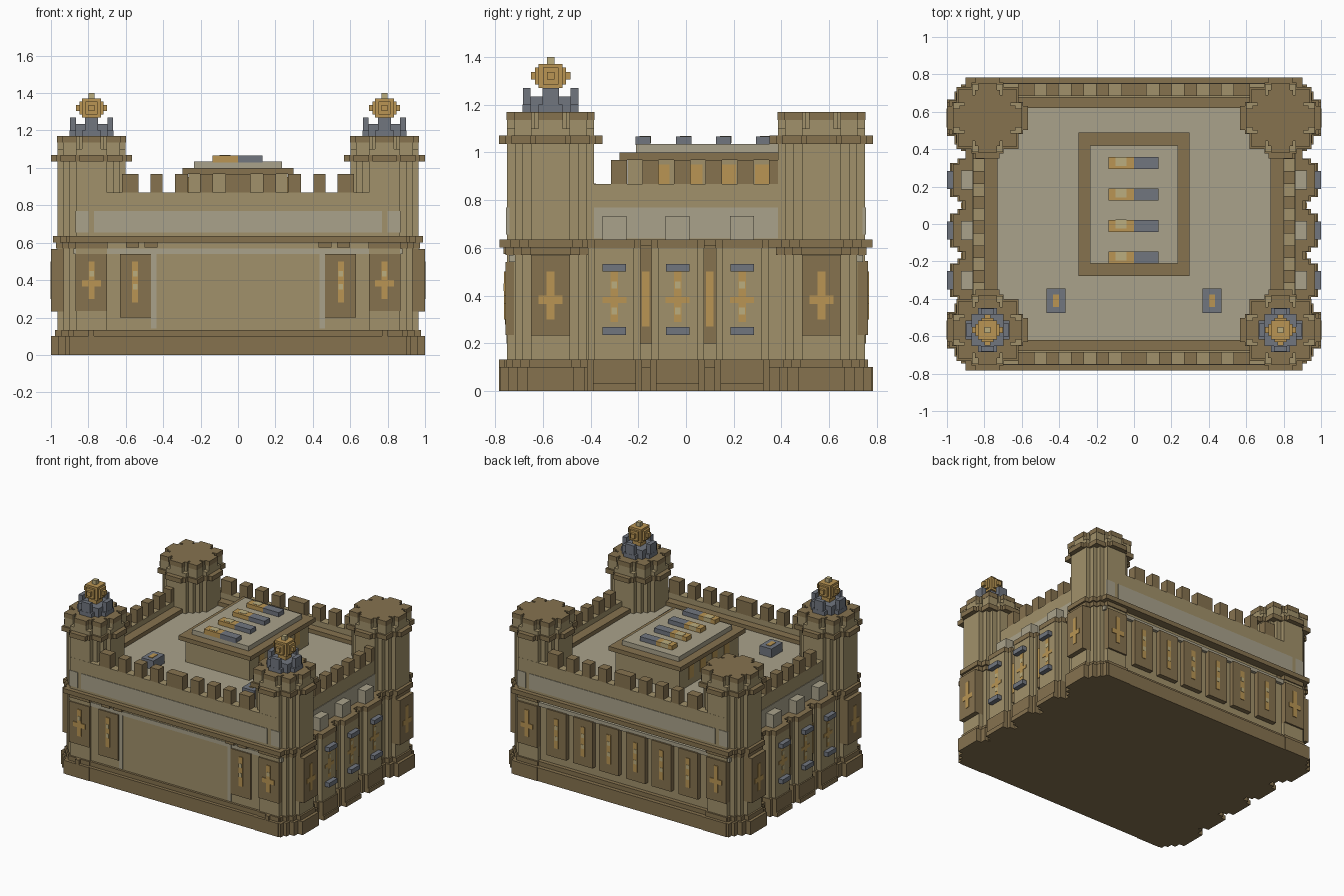
import bpy, bmesh
from itertools import product

if "Cube" in bpy.data.objects:
    bpy.data.objects.remove(bpy.data.objects["Cube"])

def mat(name, r, g, b):
    m = bpy.data.materials.new(name)
    m.diffuse_color = tuple((c / 255) ** 2.2 for c in (r, g, b)) + (1,)
    m.use_nodes = True
    m.node_tree.nodes["Principled BSDF"].inputs["Base Color"].default_value = m.diffuse_color
    return m

TAN = mat("sandstone", 160, 144, 106)
DARK = mat("dark_stone", 133, 114, 80)
PALE = mat("pale_stone", 168, 161, 138)
GREY = mat("slate", 112, 117, 126)
GOLD = mat("gold", 184, 148, 84)
LIGHT = mat("lit_glass", 186, 172, 126)

def add(name, m, boxes, mx=False, my=False):
    """One object from boxes (x0,x1,y0,y1,z0,z1), optionally mirrored in x and y."""
    bm = bmesh.new()
    for sx, sy in product((1, -1) if mx else (1,), (1, -1) if my else (1,)):
        for x0, x1, y0, y1, z0, z1 in boxes:
            r = bmesh.ops.create_cube(bm, size=1)
            for v in r["verts"]:
                c = v.co
                c.x = sx * ((x0 + x1) / 2 + c.x * (x1 - x0))
                c.y = sy * ((y0 + y1) / 2 + c.y * (y1 - y0))
                c.z = (z0 + z1) / 2 + c.z * (z1 - z0)
    bmesh.ops.recalc_face_normals(bm, faces=bm.faces)
    me = bpy.data.meshes.new(name)
    bm.to_mesh(me)
    bm.free()
    me.materials.append(m)
    ob = bpy.data.objects.new(name, me)
    bpy.context.collection.objects.link(ob)
    return ob

def cb(x, y, hx, hy, z0, z1):
    return (x - hx, x + hx, y - hy, y + hy, z0, z1)

TX, TY = 0.783, 0.567

def vox(r, z0, z1, x=TX, y=TY):
    """Stepped, blocky round."""
    return [cb(x, y, r * a, r * b, z0, z1)
            for a, b in ((1, .45), (.82, .65), (.65, .82), (.45, 1))]

def fingers(r0, w, d0, d1, z0, z1):
    """Four axis blocks and four diagonal blocks around a tower."""
    f = [cb(TX, TY, r0, w, z0, z1), cb(TX, TY, w, r0, z0, z1)]
    for sx, sy in product((1, -1), repeat=2):
        m = (d0 + d1) / 2
        f.append(cb(TX + sx * m, TY + sy * m, (d1 - d0) / 2, (d1 - d0) / 2, z0, z1))
    return f

# Main body
add("plinth", DARK, [(-.9, .9, -.78, .78, 0, .10), (-.88, .88, -.755, .75, .10, .133)])
add("lower_walls", TAN, [(-.86, .86, -.738, .72, .13, .605)])
add("upper_walls", TAN, [(-.86, .86, -.75, .75, .63, .79)])
add("cornice", DARK, [(-.9, .9, -.782, .782, .602, .636)])
add("roof", PALE, [(-.74, .74, -.63, .63, .78, .80)])
add("roof_ledge", DARK, [(.73, .80, -.68, .68, .78, .83), (-.8, -.73, -.68, .68, .78, .83),
                         (-.8, .8, -.68, -.62, .78, .83), (-.8, .8, .62, .68, .78, .83)])
add("parapet_ends", TAN, [(-.86, .86, .685, .75, .78, .868)], my=True)
add("parapet_sides", TAN, [(.80, .86, -.75, .75, .78, .868)], mx=True)

# Merlons between the gaps
gaps = (.10, .235, .37, .50)
edges = [0] + [e for g in gaps for e in (g - .033, g + .033)] + [.62]
add("merlons_ends", DARK, [(edges[i], edges[i + 1], .685, .75, .868, .968)
                           for i in range(0, 10, 2)], mx=True, my=True)
add("merlons_sides", DARK, [cb(.83, -.281 + .1325 * i, .03, .034, .868, .968)
                            for i in range(6)], mx=True)

# Pale bands
add("band_ends", PALE, [(-.77, .77, .74, .754, .655, .77), (-.87, -.80, .74, .754, .655, .77),
                        (.80, .87, .74, .754, .655, .77), (-.88, .88, .71, .742, .54, .57)], my=True)
add("band_sides", PALE, [(.85, .864, -.41, .41, .64, .77)], mx=True)

# Corner towers
add("tower_base", DARK, vox(.217, 0, .10) + vox(.195, .10, .133), True, True)
add("tower_shaft", TAN, vox(.182, .13, 1.10), True, True)
add("tower_collar", DARK, vox(.205, .602, .636) + vox(.19, .57, .602), True, True)
add("tower_corbel", DARK, vox(.19, 1.035, 1.07) + fingers(.217, .065, .08, .165, 1.035, 1.07), True, True)
add("tower_cap", TAN, vox(.15, 1.07, 1.165) + fingers(.182, .05, .08, .152, 1.07, 1.165), True, True)
add("tower_cap_top", DARK, vox(.15, 1.135, 1.17) + fingers(.184, .051, .08, .154, 1.135, 1.17), True, True)
add("tower_side_panel", DARK, [(.93, 1.0, TY - .082, TY + .082, .233, .567)], True, True)
add("tower_side_cross", GOLD, [cb(.99, TY, .013, .017, .30, .50),
                               cb(.99, TY, .013, .05, .365, .40)], True, True)

# Crowns and finials on the two front towers
crown = [cb(TX, TY, .117, .05, 1.17, 1.20), cb(TX, TY, .05, .117, 1.17, 1.20),
         cb(TX, TY, .085, .085, 1.17, 1.235)]
for s in (1, -1):
    crown += [cb(TX + s * .1, TY, .016, .035, 1.17, 1.27), cb(TX, TY + s * .1, .035, .016, 1.17, 1.27)]
flip = lambda bs: [(a, b, -d, -c, e, f) for a, b, c, d, e, f in bs]
add("crown", GREY, flip(crown), mx=True)
add("finial", GOLD, flip([cb(TX, TY, .05, .05, 1.27, 1.37), cb(TX, TY, .065, .033, 1.285, 1.355),
                          cb(TX, TY, .033, .065, 1.285, 1.355), cb(TX, TY, .083, .016, 1.305, 1.337),
                          cb(TX, TY, .016, .083, 1.305, 1.337), cb(TX, TY, .033, .033, 1.235, 1.27)]), mx=True)
add("finial_tip", LIGHT, flip([cb(TX, TY, .016, .016, 1.36, 1.40)]), mx=True)

# Front face: panels, door surround and brackets
add("front_panels", DARK, [(.70, .87, -.757, -.72, .235, .54), (.465, .63, -.752, -.72, .2, .54)], mx=True)
add("front_crosses", GOLD, [cb(TX, -.755, .016, .008, .30, .50), cb(TX, -.755, .05, .008, .365, .40),
                            cb(.55, -.75, .016, .008, .28, .50)], mx=True)
add("front_glints", LIGHT, [cb(TX, -.757, .012, .008, .42, .45), cb(.55, -.752, .012, .008, .35, .38),
                            cb(.55, -.752, .012, .008, .42, .45)], mx=True)
add("door_trim", PALE, [(.435, .465, -.745, -.72, .14, .57)], mx=True)
add("front_brackets", DARK, [(.43, .50, -.765, -.72, .575, .605), (.53, .60, -.765, -.72, .575, .605),
                             (.77, .80, -.783, -.74, .03, .133)], mx=True)

# Back face: row of raised panels
backs = (.11, .325, .545)
add("back_panels", DARK, [cb(x, .735, .08, .02, .2, .545) for x in backs]
    + [cb(TX, .74, .082, .022, .235, .545)], mx=True)
add("back_windows", GOLD, [cb(x, .752, .016, .007, .27, .49) for x in backs]
    + [cb(TX, .76, .016, .007, .30, .50), cb(TX, .76, .05, .007, .365, .40)], mx=True)
add("back_glints", LIGHT, [cb(x, .754, .012, .007, z, z + .03) for x in backs for z in (.33, .41)], mx=True)

# Side buttresses with brackets and blocks
bays = (-.30, -.035, .235)
add("buttresses", TAN, [b for y in bays for b in ((.85, .93, y - .11, y + .11, .13, .605),
                                                  (.85, .965, y - .083, y + .083, .13, .605))], mx=True)
add("buttress_caps", DARK, [b for y in bays for b in ((.85, .932, y - .112, y + .112, .6, .636),
                                                      (.85, .968, y - .085, y + .085, .6, .636))], mx=True)
add("buttress_feet", DARK, [b for y in bays for b in ((.85, .945, y - .115, y + .115, 0, .133),
                                                      (.85, .975, y - .09, y + .09, 0, .133),
                                                      (.85, .985, y - .09, y + .09, 0, .033))], mx=True)
add("buttress_blocks", PALE, [cb(.89, y, .035, .05, .63, .733) for y in bays], mx=True)
add("buttress_brackets", GREY, [cb(.98, y, .02, .049, z, z + .033)
                                for y in bays for z in (.235, .5)], mx=True)
add("buttress_crosses", GOLD, [b for y in bays for b in (cb(.962, y, .006, .016, .29, .50),
                                                         cb(.962, y, .006, .05, .37, .395))], mx=True)
add("buttress_glints", LIGHT, [cb(.964, y, .006, .012, z, z + .03) for y in bays for z in (.32, .43)], mx=True)
add("recess_panels", DARK, [cb(.885, y, .035, .05, .2, .61) for y in (-.168, .10)], mx=True)
add("recess_windows", GOLD, [cb(.92, y, .006, .016, .27, .50) for y in (-.168, .10)], mx=True)

# Roof house with slatted top
HY = .105
add("roof_house", TAN, [cb(0, HY, .265, .35, .80, .97)])
add("roof_house_windows", GOLD, [cb(.265, y, .004, .03, .85, .95) for y in (-.1, .04, .18, .32)], mx=True)
add("roof_house_rim", DARK, [cb(0, HY, .298, .384, .968, 1.0)])
add("roof_house_lid", PALE, [cb(0, HY, .235, .315, 1.0, 1.035)])
slats = (-.18, -.01, .157, .325)
add("slats_gold", GOLD, [(-.135, 0, y - .032, y + .032, 1.03, 1.067) for y in slats])
add("slats_grey", GREY, [(0, .132, y - .032, y + .032, 1.03, 1.067) for y in slats])
add("slat_glints", LIGHT, [(-.10, -.04, y - .015, y + .033, 1.04, 1.069) for y in slats])

# Small roof vents
add("roof_vents", GREY, [cb(.417, -.41, .05, .066, .80, .865)], mx=True)
add("vent_lights", GOLD, [cb(.417, -.41, .017, .033, .86, .869)], mx=True)
